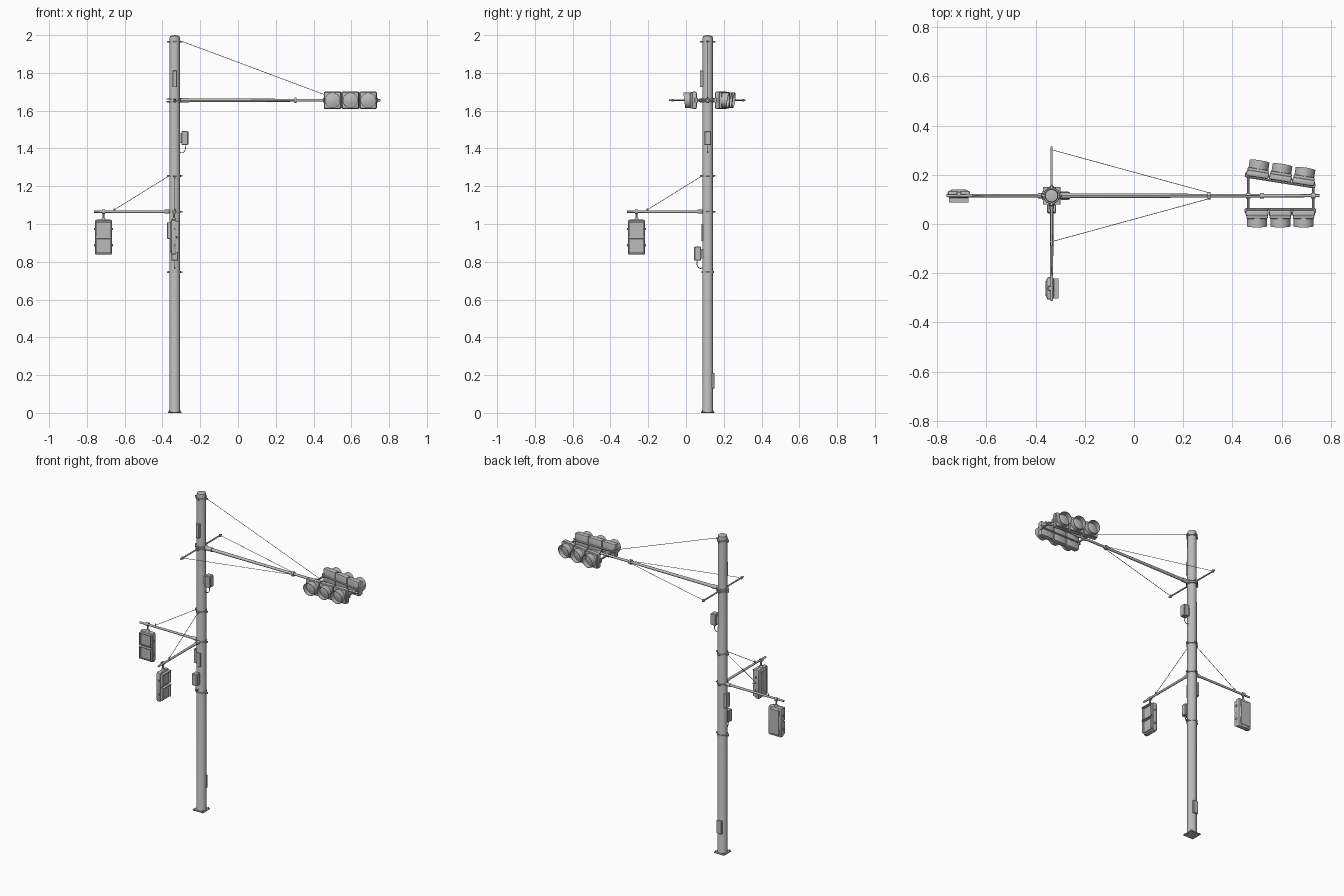
import bpy, bmesh
from math import pi, radians, sin, cos
from mathutils import Matrix, Vector

if "Cube" in bpy.data.objects:
    bpy.data.objects.remove(bpy.data.objects["Cube"])

grey = bpy.data.materials.new("painted_grey_metal")
grey.use_nodes = True
GREY = (0.5, 0.5, 0.5, 1)
grey.diffuse_color = GREY
grey.node_tree.nodes["Principled BSDF"].inputs["Base Color"].default_value = GREY

PX, PY = -0.335, 0.115          # pole axis
ID = Matrix.Identity(4)


def finish(name, bm, place=ID):
    """Turn a bmesh into a shaded object."""
    bmesh.ops.recalc_face_normals(bm, faces=bm.faces)
    me = bpy.data.meshes.new(name)
    bm.to_mesh(me)
    bm.free()
    me.materials.append(grey)
    me.shade_smooth()
    me.set_sharp_from_angle(angle=radians(32))
    ob = bpy.data.objects.new(name, me)
    ob.matrix_world = place
    bpy.context.collection.objects.link(ob)
    return ob


def box(name, centre, size, place=ID, bevel=0.0, segments=1):
    bm = bmesh.new()
    bmesh.ops.create_cube(bm, size=1)
    bmesh.ops.scale(bm, vec=size, verts=bm.verts)
    if bevel:
        bmesh.ops.bevel(bm, geom=bm.edges[:], offset=bevel, segments=segments,
                        affect='EDGES', profile=0.5)
    bmesh.ops.translate(bm, vec=centre, verts=bm.verts)
    return finish(name, bm, place)


def rod(name, a, b, r1, r2=None, sides=16, place=ID):
    """Capped, optionally tapered, cylinder from a to b."""
    a, b = Vector(a), Vector(b)
    bm = bmesh.new()
    bmesh.ops.create_cone(bm, cap_ends=True, segments=sides, radius1=r1,
                          radius2=r1 if r2 is None else r2, depth=(b - a).length)
    turn = (b - a).to_track_quat('Z', 'Y').to_matrix().to_4x4()
    bmesh.ops.transform(bm, matrix=Matrix.Translation((a + b) / 2) @ turn, verts=bm.verts)
    return finish(name, bm, place)


def lathe(name, profile, place=ID, sides=28):
    """Spin (radius, height) points about local z."""
    bm = bmesh.new()
    vs = [bm.verts.new((r, 0, z)) for r, z in profile]
    es = [bm.edges.new(p) for p in zip(vs, vs[1:])]
    bmesh.ops.spin(bm, geom=vs + es, cent=(0, 0, 0), axis=(0, 0, 1),
                   angle=2 * pi, steps=sides)
    bmesh.ops.remove_doubles(bm, verts=bm.verts, dist=1e-5)
    return finish(name, bm, place)


def wire(name, points, r, place=ID):
    cu = bpy.data.curves.new(name, 'CURVE')
    cu.dimensions = '3D'
    cu.bevel_depth, cu.bevel_resolution, cu.resolution_u = r, 2, 6
    cu.materials.append(grey)
    sp = cu.splines.new('BEZIER')
    sp.bezier_points.add(len(points) - 1)
    for bp, p in zip(sp.bezier_points, points):
        bp.co = p
        bp.handle_left_type = bp.handle_right_type = 'AUTO'
    ob = bpy.data.objects.new(name, cu)
    ob.matrix_world = place
    bpy.context.collection.objects.link(ob)


def side(angle, z=0):
    """Frame on the pole axis whose local -y points outwards at the given turn."""
    return Matrix.Translation((PX, PY, z)) @ Matrix.Rotation(radians(angle), 4, 'Z')


FRONT, LEFT, BACK, RIGHT = 0, 90, 180, 270

# Pole with cap and base plate
lathe("pole", [(0, 0), (0.030, 0), (0.030, 0.012), (0.0285, 0.016), (0.027, 1.985),
               (0.025, 1.995), (0, 2.0)], side(FRONT), 32)
box("base_plate", (PX, PY, 0.003), (0.072, 0.072, 0.006), bevel=0.001)
for sx in (-1, 1):
    for sy in (-1, 1):
        rod("anchor_bolt", (PX + sx * 0.029, PY + sy * 0.029, 0.004),
            (PX + sx * 0.029, PY + sy * 0.029, 0.011), 0.004, sides=6)


# Clamp bands with bolted ears
def band(z, half=0.005, r=0.0325, ears=(FRONT, BACK)):
    lathe("clamp_band", [(0.026, -half), (r, -half), (r, half), (0.026, half), (0.026, -half)],
          side(FRONT, z), 32)
    for a in ears:
        box("clamp_ear", (0, -r - 0.003, 0), (0.010, 0.012, half * 1.8), side(a, z), 0.001)
        rod("clamp_bolt", (-0.009, -r - 0.004, 0), (0.009, -r - 0.004, 0), 0.0025,
            sides=8, place=side(a, z))


for z in (1.965, 1.255, 1.065, 0.745):
    band(z, ears=(LEFT, RIGHT, FRONT, BACK) if z > 1 else (LEFT, RIGHT))
for z in (1.648, 1.662):
    band(z, 0.004, 0.034, (FRONT, LEFT, BACK, RIGHT))

# Main mast arm with collar, cross bar and stay cables
ARM = 1.655
rod("mast_arm", (PX + 0.02, PY, ARM), (0.755, PY, ARM), 0.010, 0.006)
rod("mast_arm_socket", (PX + 0.02, PY, ARM), (PX + 0.075, PY, ARM), 0.0125)
rod("stay_collar", (0.299, PY, ARM), (0.311, PY, ARM), 0.015)
rod("cross_bar", (PX, PY - 0.205, ARM), (PX, PY + 0.20, ARM), 0.0045)
for s in (-1, 1):
    rod("cross_bar_eye", (PX, PY + s * 0.187, ARM - 0.007),
        (PX, PY + s * 0.187, ARM + 0.007), 0.006, sides=10)
    rod("side_stay_cable", (PX, PY + s * 0.187, ARM), (0.305, PY + s * 0.012, ARM), 0.0015, sides=6)
rod("top_stay_cable", (PX + 0.03, PY, 1.97), (0.52, PY, 1.662), 0.0015, sides=6)
rod("top_stay_eye", (0.512, PY, ARM), (0.528, PY, ARM), 0.012)


# Three-lamp traffic signal, facing local -y
def traffic_signal(place):
    for i in (-1, 0, 1):
        x = i * 0.0945
        box("signal_housing", (x, 0.008, 0), (0.093, 0.026, 0.092), place, 0.008, 2)
        box("signal_door", (x, -0.008, 0), (0.088, 0.014, 0.088), place, 0.006, 2)
        spot = place @ Matrix.Translation((x, -0.014, 0)) @ Matrix.Rotation(pi / 2, 4, 'X')
        lathe("signal_lens", [(0, 0.008), (0.018, 0.006), (0.036, 0)], spot)
        # open visor, shorter along its lower edge
        hood = lathe("signal_visor", [(0.0405, 0), (0.0405, 0.036), (0.038, 0.036),
                                      (0.038, 0), (0.0405, 0)], spot)
        for v in hood.data.vertices:
            if v.co.z > 0.01:
                v.co.z -= 0.010 * (0.5 - v.co.y / 0.081)
    rod("signal_rail", (-0.14, 0.024, 0), (0.14, 0.024, 0), 0.005, sides=10, place=place)
    for s in (-1, 1):
        box("signal_end_plate", (s * 0.138, 0.018, 0), (0.014, 0.018, 0.026), place, 0.002)


traffic_signal(Matrix.Translation((0.595, 0.036, ARM)))
traffic_signal(Matrix.Translation((0.597, 0.195, ARM)) @ Matrix.Rotation(radians(171), 4, 'Z'))
for x, y in ((0.465, 0.195), (0.729, 0.158)):
    rod("signal_bracket", (x, 0.055, ARM), (x, y, ARM), 0.0055, sides=10)
    rod("bracket_collar", (x - 0.009, PY, ARM), (x + 0.009, PY, ARM), 0.0115)


# Two-lamp pedestrian signal hung from its arm, facing local -y
def pedestrian_signal(place):
    box("walk_signal_body", (0, 0.006, 0), (0.092, 0.030, 0.185), place, 0.010, 2)
    box("walk_signal_back", (0, 0.019, 0), (0.066, 0.012, 0.160), place, 0.004)
    for s in (-1, 1):
        z = s * 0.043
        box("walk_lens", (0, -0.0095, z), (0.070, 0.004, 0.070), place, 0.001)
        # boxy visor: four walls, the roof longest
        box("walk_visor_roof", (0, -0.017, z + 0.038), (0.080, 0.020, 0.004), place)
        box("walk_visor_sill", (0, -0.011, z - 0.038), (0.080, 0.010, 0.003), place)
        for t in (-1, 1):
            box("walk_visor_cheek", (t * 0.0385, -0.015, z), (0.003, 0.016, 0.076), place)
            rod("walk_hinge", (t * 0.047, 0, z - 0.006), (t * 0.047, 0, z + 0.006),
                0.004, sides=8, place=place)
    rod("hanger_stem", (0, 0.004, 0.088), (0, 0.004, 0.135), 0.005, place=place)
    rod("hanger_foot", (0, 0.004, 0.090), (0, 0.004, 0.102), 0.013, 0.008, place=place)
    rod("hanger_clamp", (-0.008, 0.004, 0.135), (0.008, 0.004, 0.135), 0.011, place=place)


# Side arms, each carrying one pedestrian signal
for direction, facing in ((RIGHT, FRONT), (FRONT, LEFT)):
    arm = side(direction, 1.065)
    rod("side_arm", (0, -0.02, 0), (0, -0.427, 0), 0.0075, 0.006, place=arm)
    rod("side_arm_socket", (0, -0.02, 0), (0, -0.055, 0), 0.0105, place=arm)
    rod("side_arm_cable", (0, -0.03, 0.19), (0, -0.32, 0.01), 0.0015, sides=6, place=arm)
    rod("side_arm_eye", (0, -0.32, 0), (0, -0.32, 0.018), 0.004, sides=8, place=arm)
    hang = arm @ Vector((0, -0.377, -0.135))
    pedestrian_signal(Matrix.Translation(hang) @ Matrix.Rotation(radians(facing), 4, 'Z'))

# Control boxes with looped cables
for direction, z in ((LEFT, 1.455), (FRONT, 0.843)):
    spot = side(direction, z)
    box("control_box", (0, -0.053, 0), (0.036, 0.034, 0.074), spot, 0.003)
    box("control_box_lid", (0, -0.071, 0), (0.031, 0.003, 0.068), spot, 0.001)
    box("control_box_mount", (0, -0.032, 0), (0.018, 0.014, 0.05), spot)
    wire("control_cable", [(0, -0.056, -0.035), (0, -0.054, -0.066), (0, -0.040, -0.078),
                           (0, -0.026, -0.074)], 0.002, spot)

# Plates and access cover on the pole
for name, direction, z, w, h, out in (("upper_plate", FRONT, 1.768, 0.022, 0.088, 0.042),
                                      ("side_sign", RIGHT, 0.965, 0.036, 0.088, 0.040),
                                      ("front_sign", FRONT, 0.955, 0.026, 0.088, 0.033),
                                      ("access_cover", BACK, 0.170, 0.034, 0.082, 0.036)):
    box(name, (0, -(0.022 + out) / 2, 0), (w, out - 0.022, h), side(direction, z), 0.0015)
